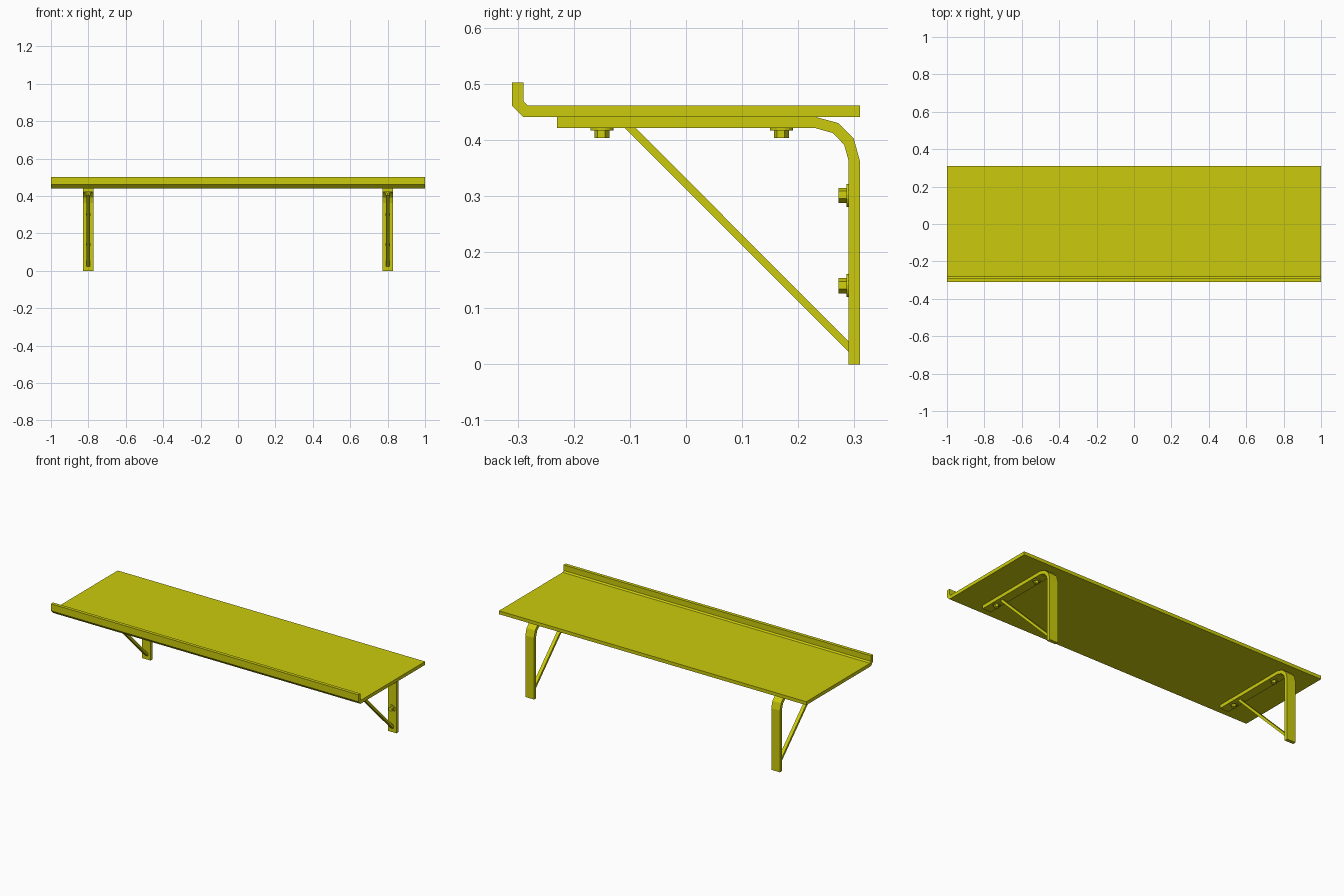
import bpy, bmesh, math
from mathutils import Matrix, Vector

if "Cube" in bpy.data.objects:
    bpy.data.objects.remove(bpy.data.objects["Cube"])

yellow = bpy.data.materials.new("yellow paint")
yellow.diffuse_color = (0.6, 0.6, 0.004, 1)
yellow.use_nodes = True
yellow.node_tree.nodes["Principled BSDF"].inputs["Base Color"].default_value = yellow.diffuse_color


def finish(name, bm):
    bmesh.ops.recalc_face_normals(bm, faces=bm.faces[:])
    me = bpy.data.meshes.new(name)
    bm.to_mesh(me)
    bm.free()
    me.materials.append(yellow)
    ob = bpy.data.objects.new(name, me)
    bpy.context.collection.objects.link(ob)
    return ob


def extrude_profile(name, pts, x, width):
    """Extrude a (y, z) outline along x, centred on x."""
    bm = bmesh.new()
    face = bm.faces.new([bm.verts.new((x - width / 2, y, z)) for y, z in pts])
    r = bmesh.ops.extrude_face_region(bm, geom=[face])
    vs = [g for g in r["geom"] if isinstance(g, bmesh.types.BMVert)]
    bmesh.ops.translate(bm, verts=vs, vec=(width, 0, 0))
    return finish(name, bm)


def bolt(name, base, direction):
    """Washer and hex head standing on base, pointing along direction."""
    bm = bmesh.new()
    place = Matrix.Translation(base) @ Vector(direction).to_track_quat('Z', 'Y').to_matrix().to_4x4()
    for sides, radius, lo, hi in ((16, 0.0205, -0.001, 0.004), (6, 0.0135, 0.003, 0.018)):
        local = Matrix.Translation((0, 0, (lo + hi) / 2)) @ Matrix.Rotation(math.radians(4), 4, 'Z')
        bmesh.ops.create_cone(bm, cap_ends=True, segments=sides, radius1=radius,
                              radius2=radius, depth=hi - lo, matrix=place @ local)
    return finish(name, bm)


# shelf board with upturned front lip
extrude_profile("shelf_board", [
    (-0.31, 0.502), (-0.31, 0.461), (-0.29, 0.441), (0.31, 0.441),
    (0.31, 0.461), (-0.282, 0.461), (-0.29, 0.469), (-0.29, 0.502)], 0, 2.0)

bracket = [(-0.23, 0.441), (0.23, 0.441), (0.271, 0.43), (0.299, 0.402), (0.31, 0.362),
           (0.31, 0), (0.29, 0), (0.29, 0.362), (0.282, 0.391), (0.262, 0.412),
           (0.23, 0.421), (-0.23, 0.421)]
strut = [(-0.11, 0.4215), (-0.09, 0.4215), (0.2905, 0.04), (0.2905, 0.021)]

# two wall brackets, each with strut and four bolts
for side, x in (("left", -0.8), ("right", 0.8)):
    extrude_profile(side + "_bracket", bracket, x, 0.056)
    extrude_profile(side + "_strut", strut, x, 0.02)
    for i, y in enumerate((-0.15, 0.17)):
        bolt(f"{side}_shelf_bolt_{i + 1}", (x, y, 0.421), (0, 0, -1))
    for i, z in enumerate((0.14, 0.301)):
        bolt(f"{side}_wall_bolt_{i + 1}", (x, 0.29, z), (0, -1, 0))
